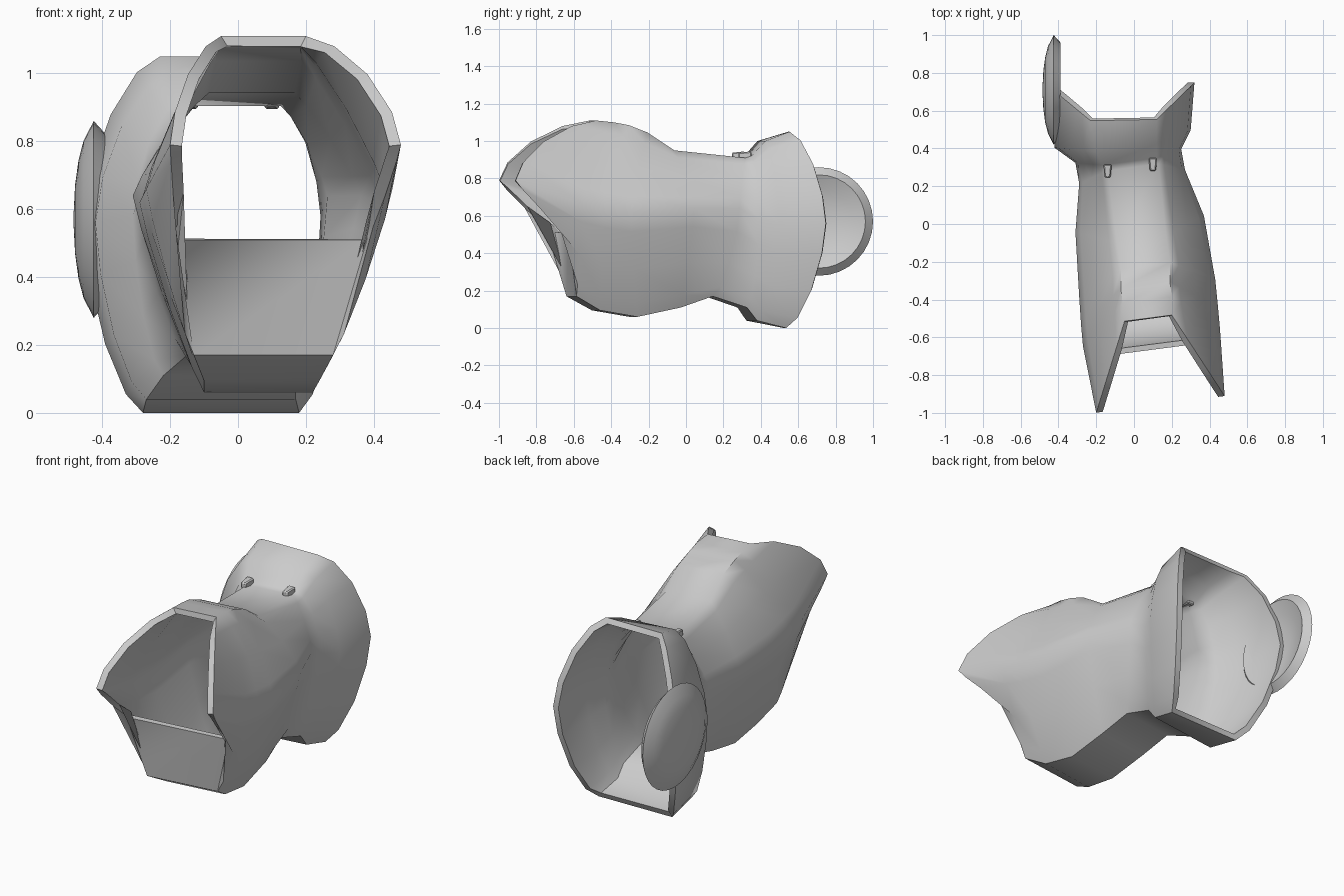
import bpy, bmesh
from math import sin, cos, pi
from mathutils import Vector

if "Cube" in bpy.data.objects:
    bpy.data.objects.remove(bpy.data.objects["Cube"])

SEG = 4      # segments per quarter of a cross-section


def finish(name, bm, wall=0.0, weights=(), angle=35):
    mesh = bpy.data.meshes.new(name)
    bm.to_mesh(mesh)
    bm.free()
    ob = bpy.data.objects.new(name, mesh)
    bpy.context.collection.objects.link(ob)
    bpy.ops.object.select_all(action='DESELECT')
    ob.select_set(True)
    bpy.context.view_layer.objects.active = ob
    if wall:
        # wall thickness varies from ring to ring
        group = ob.vertex_groups.new(name="thickness")
        n = len(mesh.vertices) // len(weights)
        for k, w in enumerate(weights):
            group.add(list(range(k * n, k * n + n)), w, 'REPLACE')
        mod = ob.modifiers.new("wall", 'SOLIDIFY')
        mod.thickness = wall
        mod.offset = -1
        mod.vertex_group = group.name
        bpy.ops.object.modifier_apply(modifier="wall")
    bpy.ops.object.shade_smooth_by_angle(angle=angle * pi / 180)
    return ob


def loft(rings):
    bm = bmesh.new()
    loops = [[bm.verts.new(p) for p in r] for r in rings]
    n = len(loops[0])
    for a, b in zip(loops, loops[1:]):
        for i in range(n):
            j = (i + 1) % n
            bm.faces.new((a[i], a[j], b[j], b[i]))
    return bm


def quarter(corner, side, e):
    # curve from a flat's corner to the widest point of the side
    pts = []
    for i in range(SEG + 1):
        a = i / SEG * pi / 2
        s, c = sin(a) ** e, max(cos(a), 0) ** e
        pts.append(Vector((corner[0] + (side[0] - corner[0]) * s,
                           corner[1] + (side[1] - corner[1]) * s,
                           side[2] + (corner[2] - side[2]) * c)))
    return pts


def section(top, side, bottom, e, skew=.13):
    # each of top/side/bottom: left x, right x, y, z; skew turns it about z
    (tl, tr, ty, tz), (sl, sr, sy, sz), (bl, br, by, bz) = top, side, bottom
    right = quarter((tr, ty, tz), (sr, sy, sz), e[0])
    right += quarter((br, by, bz), (sr, sy, sz), e[1])[-2::-1]
    left = quarter((tl, ty, tz), (sl, sy, sz), e[0])
    left += quarter((bl, by, bz), (sl, sy, sz), e[1])[-2::-1]
    ring = right + left[::-1]
    for p in ring:
        p.y += skew * (p.x - (sl + sr) / 2)
    return ring


# Forearm sleeve: horned front opening, low front panel, waist, flared cuff
BODY, CUFF = (1.7, 1.75), (1.25, 1.3)
sections = [
    ((-.05, .20, -.49, 1.11), (-.20, .48, -.955, .79), (-.18, .38, -.66, .51), (1.25, 1.8)),
    ((-.06, .20, -.40, 1.10), (-.27, .455, -.60, .66), (-.13, .28, -.61, .17), BODY),
    ((-.07, .19, -.32, 1.085), (-.28, .445, -.49, .64), (-.10, .24, -.48, .095), BODY),
    ((-.07, .19, -.22, 1.045), (-.29, .43, -.34, .62), (-.10, .22, -.28, .06), BODY),
    ((-.09, .17, -.08, .95), (-.31, .37, 0, .64), (-.12, .20, -.05, .11), BODY),
    ((-.14, .13, .30, .91), (-.29, .27, .25, .64), (-.15, .17, .12, .17), (1.6, 1.4)),
    ((-.17, .12, .33, .92), (-.31, .25, .36, .58), (-.22, .17, .30, .11), CUFF),
    ((-.20, .12, .40, 1.0), (-.42, .30, .45, .56), (-.27, .17, .35, .04), CUFF),
    ((-.23, .12, .55, 1.05), (-.455, .32, .74, .56), (-.28, .18, .53, 0), CUFF, .02),
]
bm = loft([section(*s) for s in sections])
finish("forearm_sleeve", bm, wall=.035, angle=50,
       weights=(1, .7, .4, .3, .25, .2, .2, .5, 1))

# Domed elbow guard on the left of the cuff: outer dome, rim, hollow inside
R, N = .29, 32
profile = [(.02, -.485), (.35, -.48), (.6, -.47), (.8, -.455), (1, -.425),
           (.86, -.388), (.6, -.42), (.3, -.44), (.02, -.445)]
rings = [[(x, .71 + R * r * cos(2 * pi * i / N), .57 + R * r * sin(2 * pi * i / N))
          for i in range(N)] for r, x in profile]
bm = loft(rings)
bm.verts.ensure_lookup_table()
bm.faces.new(bm.verts[:N])
bm.faces.new(bm.verts[-N:])
bmesh.ops.recalc_face_normals(bm, faces=bm.faces)
finish("elbow_guard", bm)

# Two small pegs on top, where the waist meets the cuff
for name, x, y in (("peg_left", -.14, .28), ("peg_right", .10, .315)):
    bm = bmesh.new()
    bmesh.ops.create_cube(bm, size=1)
    for v in bm.verts:
        taper = .8 if v.co.y < 0 else 1.1
        v.co = Vector((x + v.co.x * .04 * taper, y + v.co.y * .07,
                       .92 + v.co.z * .045 * taper))
    bmesh.ops.bevel(bm, geom=bm.edges[:], offset=.006, segments=1, affect='EDGES')
    finish(name, bm)
